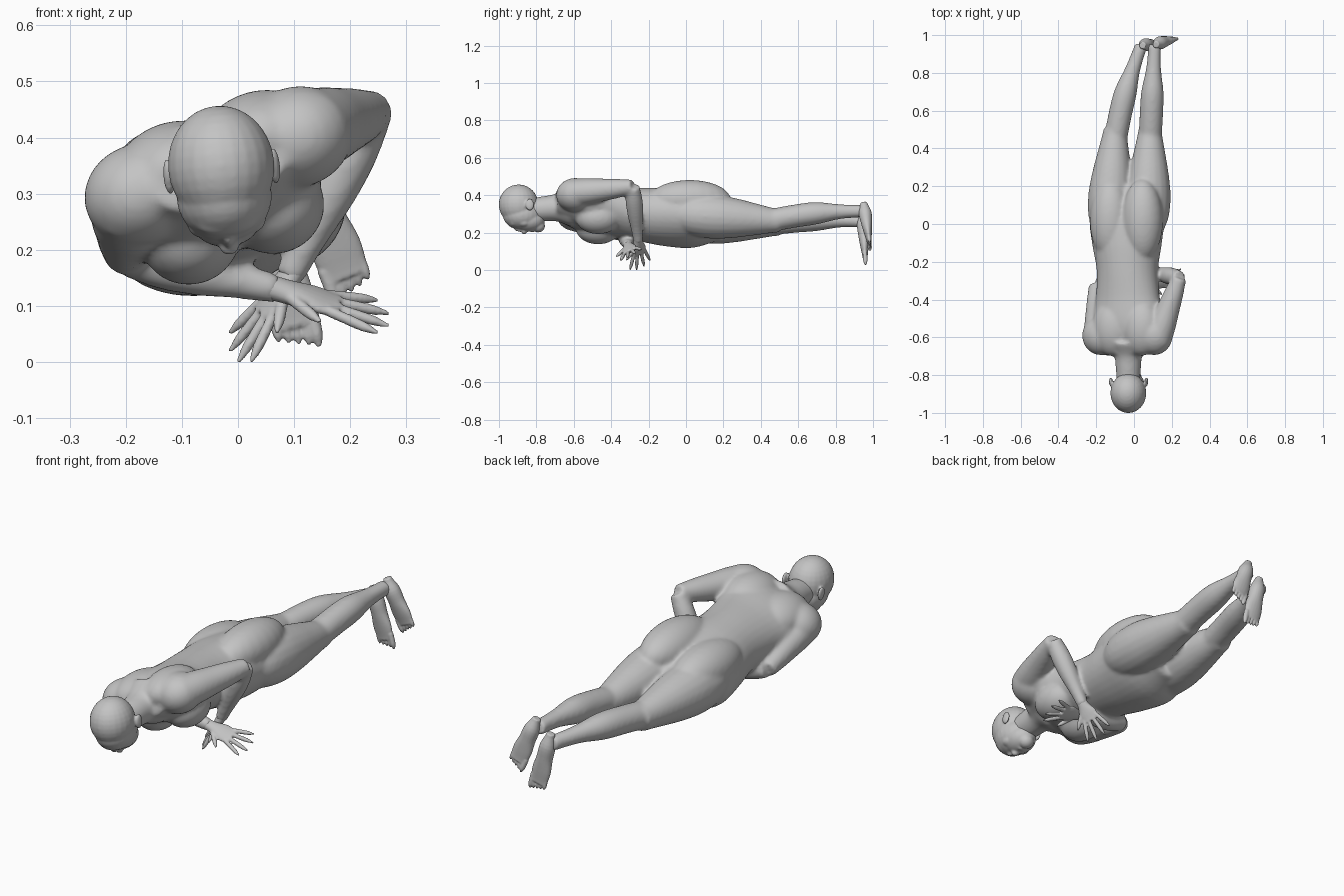
import bpy, bmesh, math
from mathutils import Vector, Matrix

if "Cube" in bpy.data.objects:
    bpy.data.objects.remove(bpy.data.objects["Cube"])

grey = bpy.data.materials.new("plain grey")
grey.use_nodes = True
grey.diffuse_color = (0.55, 0.55, 0.55, 1)
grey.node_tree.nodes["Principled BSDF"].inputs["Base Color"].default_value = grey.diffuse_color


def spline(values, steps=4):
    """Catmull-Rom interpolation of a short list of numbers."""
    smooth = []
    last = len(values) - 1
    for i in range(last):
        a, b, c, d = values[max(i - 1, 0)], values[i], values[i + 1], values[min(i + 2, last)]
        for k in range(steps):
            t = k / steps
            smooth.append(b + t / 2 * (c - a + t * (2 * a - 5 * b + 4 * c - d
                                                    + t * (3 * (b - c) + d - a))))
    return smooth + [values[last]]


def limb(bm, start, end, widths, depths=None, up=(0, 0, 1), bow=(0, 0, 0), sides=20):
    """Closed tube from start to end; half widths and half depths are evenly spaced along it."""
    start, end, bow = Vector(start), Vector(end), Vector(bow)
    widths, depths = spline(widths), spline(depths or widths)
    side = (end - start).cross(Vector(up)).normalized()
    top = side.cross(end - start).normalized()
    rings = []
    for i, (width, depth) in enumerate(zip(widths, depths)):
        t = i / (len(widths) - 1)
        centre = start.lerp(end, t) + bow * math.sin(math.pi * t)
        angles = [math.tau * k / sides for k in range(sides)]
        rings.append([bm.verts.new(centre + side * width * math.cos(angle)
                                   + top * depth * math.sin(angle)) for angle in angles])
    for ring, following in zip(rings, rings[1:]):
        for k in range(sides):
            n = (k + 1) % sides
            bm.faces.new((ring[k], ring[n], following[n], following[k]))
    bm.faces.new(rings[0][::-1])
    bm.faces.new(rings[-1])


def blob(bm, centre, radii, roll=0.0):
    """Ellipsoid rolled about the long axis of the figure."""
    placement = Matrix.Translation(centre) @ Matrix.Rotation(-roll, 4, 'Y')
    bmesh.ops.create_uvsphere(bm, u_segments=24, v_segments=16, radius=1,
                              matrix=placement @ Matrix.Diagonal((*radii, 1)))


def digit(bm, start, end, radius):
    """Finger or toe with a rounded tip."""
    limb(bm, start, end, [radius, radius, radius, radius * 0.9, radius * 0.4],
         up=(0.3, 0.8, 0.5), sides=10)


def finish(name, bm, voxel, smooth):
    """Fuse the overlapping shapes into one soft skin."""
    bmesh.ops.recalc_face_normals(bm, faces=bm.faces)
    mesh = bpy.data.meshes.new(name)
    bm.to_mesh(mesh)
    bm.free()
    mesh.materials.append(grey)
    figure_part = bpy.data.objects.new(name, mesh)
    bpy.context.collection.objects.link(figure_part)
    fuse = figure_part.modifiers.new("fuse", 'REMESH')
    fuse.mode = 'VOXEL'
    fuse.voxel_size = voxel
    fuse.use_smooth_shade = True
    soften = figure_part.modifiers.new("soften", 'SMOOTH')
    soften.factor = 0.5
    soften.iterations = smooth


# Torso, rolled so the left shoulder is high
body = bmesh.new()
roll = math.radians(20)
torso_up = Vector((-math.sin(roll), 0, math.cos(roll)))
limb(body, (-0.03, -0.69, 0.345), (-0.04, 0.2, 0.25),
     [0.13, 0.2, 0.175, 0.165, 0.19, 0.2, 0.12], [0.07, 0.115, 0.125, 0.14, 0.15, 0.14, 0.09],
     up=torso_up, sides=32)

# Breasts, buttocks, shoulders and shoulder blades, paired along the rolled cross axis
torso_side = Vector((math.cos(roll), 0, math.sin(roll)))
for sign in (-1, 1):
    blob(body, Vector((-0.01, -0.47, 0.25)) + torso_side * sign * 0.08, (0.09, 0.12, 0.085), roll)
    blob(body, Vector((-0.04, 0.02, 0.345)) + torso_side * sign * 0.09, (0.11, 0.22, 0.105), roll)
    blob(body, Vector((-0.035, -0.59, 0.35)) + torso_side * sign * 0.15, (0.1, 0.105, 0.09), roll)
    blob(body, Vector((-0.04, -0.55, 0.37)) + torso_side * sign * 0.08, (0.11, 0.15, 0.085), roll)

# Neck
limb(body, (-0.03, -0.62, 0.34), (-0.03, -0.84, 0.32), [0.11, 0.075, 0.067, 0.062])


def leg(hip, knee, ankle, calf_bow):
    limb(body, hip, knee, [0.07, 0.11, 0.118, 0.105, 0.083, 0.062])
    limb(body, Vector(knee) - Vector((0, 0.06, 0)), ankle, [0.062, 0.062, 0.06, 0.04, 0.034],
         bow=calf_bow)


leg((0.07, -0.08, 0.3), (0.085, 0.5, 0.262), (0.11, 0.95, 0.315), (0, 0, 0.015))
leg((-0.14, -0.08, 0.265), (-0.1, 0.5, 0.245), (0.04, 0.95, 0.26), (-0.015, 0, 0.015))


def arm(shoulder, elbow, wrist, up):
    limb(body, shoulder, elbow, [0.075, 0.072, 0.062, 0.052, 0.04])
    limb(body, elbow, wrist, [0.038, 0.046, 0.043, 0.033, 0.027], up=up)


# Left elbow is high above the hand; right forearm crosses below the chest
left_wrist, right_wrist = Vector((0.09, -0.255, 0.15)), Vector((0.07, -0.31, 0.13))
arm((0.12, -0.62, 0.41), (0.24, -0.285, 0.445), left_wrist, (0, 1, 0))
arm((-0.19, -0.62, 0.29), (-0.2, -0.32, 0.19), right_wrist, (0, 0, 1))
finish("body", body, 0.008, 14)

# Head, face down: cranium, cheeks, jaw, chin, brow and nose
head = bmesh.new()
tilt = 0.1


def feature(y, z, radii, offset=0.0):
    """Place a head shape on the tilted middle line of the face."""
    blob(head, (-0.03 + (0.35 - z) * tilt + offset, y, z + offset * tilt), radii, tilt)


feature(-0.895, 0.35, (0.095, 0.106, 0.107))
feature(-0.875, 0.295, (0.085, 0.105, 0.08))
feature(-0.84, 0.265, (0.068, 0.085, 0.06))
feature(-0.79, 0.235, (0.036, 0.036, 0.034))
feature(-0.92, 0.25, (0.055, 0.03, 0.025))
feature(-0.885, 0.222, (0.012, 0.035, 0.018))
feature(-0.865, 0.208, (0.018, 0.015, 0.018))

# Lips, cheekbones and ears
feature(-0.822, 0.213, (0.022, 0.014, 0.011))
for sign in (-1, 1):
    feature(-0.865, 0.25, (0.03, 0.035, 0.025), sign * 0.04)
    feature(-0.835, 0.34, (0.01, 0.023, 0.033), sign * 0.094)
finish("head", head, 0.005, 6)


# Hands: flat palm, four fanned fingers and a thumb
def hand(name, wrist, knuckle, across):
    bm = bmesh.new()
    knuckle, across = Vector(knuckle), Vector(across).normalized()
    forward = (knuckle - wrist).normalized()
    limb(bm, wrist - forward * 0.03, knuckle, [0.024, 0.028, 0.042, 0.038],
         [0.022, 0.02, 0.016, 0.011], up=across.cross(forward))
    for spot in (-1.5, -0.5, 0.5, 1.5):
        base = knuckle + across * spot * 0.02
        reach = 0.095 - 0.01 * spot * spot
        digit(bm, base - forward * 0.02, base + (forward + across * spot * 0.3) * reach, 0.0098)
    thumb = wrist + forward * 0.02 + across * 0.015
    digit(bm, thumb, thumb + forward * 0.06 + across * 0.065, 0.0108)
    finish(name, bm, 0.004, 2)


hand("left_hand", left_wrist, (0.045, -0.25, 0.085), (0.3, -0.85, -0.4))
hand("right_hand", right_wrist, (0.18, -0.3, 0.1), (0, -0.85, -0.45))


# Feet: heel on top, toes hanging down, soles to the back
def foot(name, heel, tip, big_side):
    bm = bmesh.new()
    heel, tip = Vector(heel), Vector(tip)
    ball = heel.lerp(tip, 0.75)
    limb(bm, heel, heel.lerp(tip, 0.85), [0.018, 0.035, 0.038, 0.046, 0.042],
         [0.018, 0.034, 0.03, 0.022, 0.013], up=(0, 1, 0))
    across = (tip - heel).cross(Vector((0, 1, 0))).normalized() * big_side
    for k in range(5):
        shift = across * 0.017 * (2 - k)
        digit(bm, ball + shift, tip.lerp(ball, k * 0.08) + shift, 0.009 if k else 0.0125)
    finish(name, bm, 0.004, 2)


foot("left_foot", (0.115, 0.95, 0.36), (0.208, 0.985, 0.115), -1)
foot("right_foot", (0.045, 0.945, 0.305), (0.112, 0.96, 0.02), 1)
